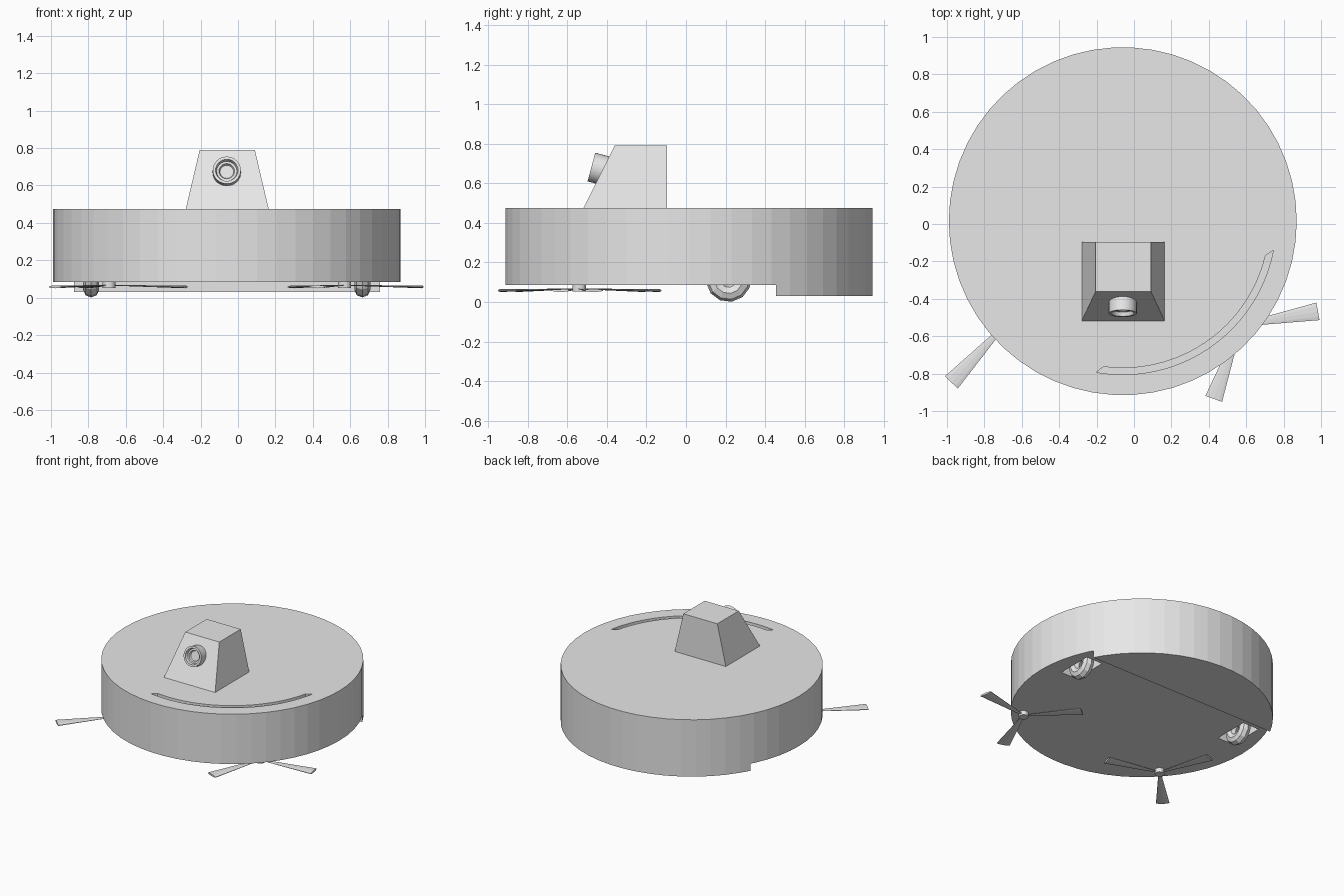
import bpy, bmesh, math
from mathutils import Vector, Matrix

if "Cube" in bpy.data.objects:
    bpy.data.objects.remove(bpy.data.objects["Cube"])

CX, CY, R = -0.06, 0.015, 0.93      # body centre and radius
TOP, BOTTOM = 0.475, 0.085
SIDES = 54

grey = bpy.data.materials.new("light grey")
grey.diffuse_color = (0.8, 0.8, 0.8, 1)
grey.use_nodes = True
grey.node_tree.nodes["Principled BSDF"].inputs["Base Color"].default_value = grey.diffuse_color


def finish(name, bm):
    bmesh.ops.recalc_face_normals(bm, faces=bm.faces)
    me = bpy.data.meshes.new(name)
    bm.to_mesh(me)
    bm.free()
    me.materials.append(grey)
    ob = bpy.data.objects.new(name, me)
    bpy.context.collection.objects.link(ob)
    return ob


def prism(name, pts, z0, z1):
    """Extrude a flat outline from z0 to z1."""
    bm = bmesh.new()
    f = bm.faces.new([bm.verts.new((x, y, z0)) for x, y in pts])
    ext = bmesh.ops.extrude_face_region(bm, geom=[f])["geom"]
    bmesh.ops.translate(bm, vec=(0, 0, z1 - z0),
                        verts=[v for v in ext if isinstance(v, bmesh.types.BMVert)])
    return finish(name, bm)


def rect(x, y, hx, hy):
    return [(x - hx, y - hy), (x + hx, y - hy), (x + hx, y + hy), (x - hx, y + hy)]


def polar(r, deg):
    a = math.radians(deg)
    return CX + r * math.cos(a), CY + r * math.sin(a)


def cut(target, cutter):
    mod = target.modifiers.new("cut", 'BOOLEAN')
    mod.operation, mod.solver, mod.object = 'DIFFERENCE', 'EXACT', cutter
    bpy.context.view_layer.objects.active = target
    bpy.ops.object.modifier_apply(modifier=mod.name)
    bpy.data.objects.remove(cutter)


def lathe(name, profile, sides, matrix):
    """Spin a closed (radius, height) profile around local z."""
    bm = bmesh.new()
    rings = []
    for r, h in profile:
        if r == 0:
            rings.append([bm.verts.new((0, 0, h))] * sides)
        else:
            rings.append([bm.verts.new((r * math.cos(2 * math.pi * i / sides),
                                        r * math.sin(2 * math.pi * i / sides), h))
                          for i in range(sides)])
    for a, b in zip(rings, rings[1:]):
        for i in range(sides):
            j = (i + 1) % sides
            bm.faces.new(list(dict.fromkeys((a[i], a[j], b[j], b[i]))))
    bm.transform(matrix)
    return finish(name, bm)


# Round body with a deeper rear section
body = prism("body", [polar(R, 360 * i / SIDES) for i in range(SIDES)], 0.03, TOP)
cut(body, prism("front_clearance", rect(CX, 0.455 - 1, 1.5, 1), -0.2, BOTTOM))

# Curved groove in the lid with pointed ends
n = 24
outer = [polar(0.82, 260 + 89 * i / n) for i in range(n + 1)]
inner = [polar(0.785, 262.5 + 84 * i / n) for i in range(n + 1)]
cut(body, prism("groove_cutter", outer + inner[::-1], TOP - 0.035, TOP + 0.1))

# Wheels sitting in rectangular wells
WY, WR, TUBE = 0.215, 0.115, 0.043
for side, x in (("left", CX - 0.725), ("right", CX + 0.725)):
    cut(body, prism("well_cutter", rect(x, WY, 0.07, 0.14), -0.1, 0.25))
    tyre = [(WR - TUBE + TUBE * math.cos(2 * math.pi * k / 8),
             TUBE * math.sin(2 * math.pi * k / 8)) for k in range(9)]
    lathe(side + "_wheel", tyre, 12,
          Matrix.Translation((x, WY, WR)) @ Matrix.Rotation(math.pi / 2, 4, 'Y')
          @ Matrix.Rotation(math.radians(8), 4, 'Z'))

# Turret: tapered block with an upright back
bm = bmesh.new()
low = [bm.verts.new((x, y, TOP - 0.005)) for x, y in
       ((-0.28, -0.52), (0.165, -0.52), (0.165, -0.095), (-0.28, -0.095))]
high = [bm.verts.new((x, y, 0.79)) for x, y in
        ((-0.205, -0.36), (0.09, -0.36), (0.09, -0.095), (-0.205, -0.095))]
bm.faces.new(low)
bm.faces.new(high)
for i in range(4):
    j = (i + 1) % 4
    bm.faces.new((low[i], low[j], high[j], high[i]))
finish("turret", bm)

# Camera barrel with stepped opening, tilted slightly upward
axis = Vector((0, -0.966, 0.26))
barrel = [(0, -0.11), (0.075, -0.11), (0.075, 0), (0.06, 0), (0.054, -0.022),
          (0.042, -0.022), (0.036, -0.035), (0, -0.035)]
lens = lathe("camera_barrel", barrel, 32,
             Matrix.Translation((CX, -0.478, 0.682))
             @ axis.to_track_quat('Z', 'Y').to_matrix().to_4x4())
bpy.context.view_layer.objects.active = lens
lens.select_set(True)
bpy.ops.object.shade_smooth_by_angle(angle=math.radians(30))

# Side brushes: a hub with three flattened, flaring blades
for side, x, turn in (("left", -0.69, 227), ("right", 0.57, 10)):
    hub = Vector((x, -0.54, 0.0))
    lathe(side + "_brush_hub", [(0, 0.052), (0.035, 0.052), (0.035, 0.09), (0, 0.09)],
          16, Matrix.Translation(hub))
    for k in range(3):
        bm = bmesh.new()
        bmesh.ops.create_cone(bm, cap_ends=True, segments=10, radius1=0.01,
                              radius2=0.05, depth=0.405)
        for v in bm.verts:                       # flatten and lay along x
            along = v.co.z + 0.2025
            v.co = Vector((0.015 + along, v.co.x,
                           0.066 - 0.02 * along + v.co.y * 0.15))
        bm.transform(Matrix.Translation(hub)
                     @ Matrix.Rotation(math.radians(turn + 120 * k), 4, 'Z'))
        finish(f"{side}_brush_blade_{k + 1}", bm)
